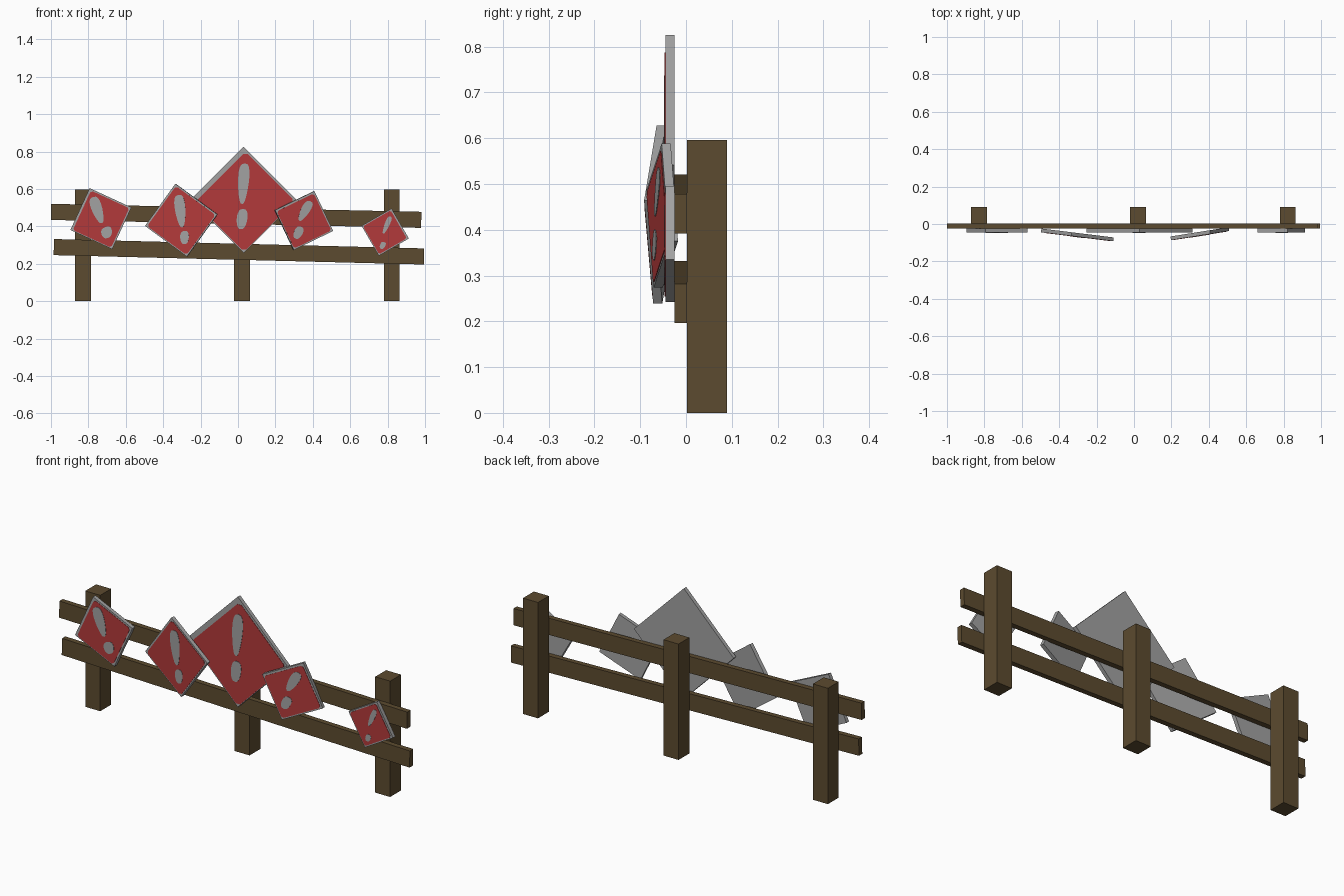
import bpy, math
from mathutils import Matrix, Vector

if "Cube" in bpy.data.objects:
    bpy.data.objects.remove(bpy.data.objects["Cube"])


def material(name, rgb):
    m = bpy.data.materials.new(name)
    m.diffuse_color = (*rgb, 1)
    m.use_nodes = True
    m.node_tree.nodes["Principled BSDF"].inputs["Base Color"].default_value = m.diffuse_color
    return m


WOOD = material("brown_wood", (0.107, 0.070, 0.029))
METAL = material("grey_metal", (0.36, 0.36, 0.36))
RED = material("warning_red", (0.45, 0.042, 0.043))


def prism(name, outline, y0, y1, matrix, mat):
    """Extrude an x-z outline from y0 (front) to y1 (back)."""
    n = len(outline)
    verts = [(x, y0, z) for x, z in outline] + [(x, y1, z) for x, z in outline]
    faces = [list(range(n)), list(range(2 * n - 1, n - 1, -1))]
    faces += [(i, i + n, (i + 1) % n + n, (i + 1) % n) for i in range(n)]
    me = bpy.data.meshes.new(name)
    me.from_pydata([matrix @ Vector(v) for v in verts], [], faces)
    me.materials.append(mat)
    ob = bpy.data.objects.new(name, me)
    bpy.context.collection.objects.link(ob)
    return ob


def rect(w, h):
    return [(-w / 2, -h / 2), (w / 2, -h / 2), (w / 2, h / 2), (-w / 2, h / 2)]


def red_outline(tl, tr, br, bl, cut=0.06):
    """Diamond of half diagonal 1, inset per edge, with clipped corners."""
    s = math.sqrt(0.5)
    p0, p1, q0, q1 = -s + bl, s - tr, -s + br, s - tl
    pts = [(p0 + cut, q0), (p1 - cut, q0), (p1, q0 + cut), (p1, q1 - cut),
           (p1 - cut, q1), (p0 + cut, q1), (p0, q1 - cut), (p0, q0 + cut)]
    return [((p - q) * s, (p + q) * s) for p, q in pts]


def blob(x0, z0, x1, z1, w, taper, n=20):
    """Brush-stroke oval between two end points, wider at the first one."""
    out = []
    for i in range(n):
        a = -2 * math.pi * i / n
        c, s = math.cos(a), math.sin(a)
        k = (1 + c) / 2
        x = x1 + (x0 - x1) * k
        z = z1 + (z0 - z1) * k
        side = -math.copysign(abs(s) ** 0.7, s) * w * (1 + taper * c)
        out.append((x - side, z))
    return out[::-1]


# Fence posts
for name, x in (("left_post", -0.828), ("middle_post", 0.022), ("right_post", 0.822)):
    prism(name, rect(0.085, 0.596), 0.002, 0.09,
          Matrix.Translation((x, 0, 0.298)), WOOD)

# Slightly sloping rails
for name, x, z, slope in (("upper_rail", -0.01, 0.456, 1.23),
                          ("lower_rail", 0.005, 0.264, 1.45)):
    prism(name, rect(1.98, 0.086), -0.025, 0.002,
          Matrix.Translation((x, 0, z)) @ Matrix.Rotation(math.radians(slope), 4, 'Y'), WOOD)

# Signs: centre, half diagonal, tilt, yaw, red insets,
# stroke (x top, z top, x bottom, z bottom, half width), dot (x, z, half width, half height)
SIGNS = (
    ("far_left_sign", (-0.733, -0.035, 0.441), 0.174, 20.3, 0,
     (0.07, 0.05, 0.05, 0.03), (0.0, 0.71, -0.02, -0.14, 0.16), (0.02, -0.46, 0.17, 0.17)),
    ("left_sign", (-0.303, -0.058, 0.433), 0.197, 9, -7,
     (0.05, 0.04, 0.03, 0.03), (0.04, 0.69, 0.0, -0.20, 0.14), (0.02, -0.48, 0.12, 0.18)),
    ("centre_sign", (0.03, -0.035, 0.541), 0.284, 0, 0,
     (0.09, 0.04, 0.01, 0.02), (0.02, 0.69, -0.03, -0.08, 0.10), (-0.03, -0.36, 0.10, 0.19)),
    ("right_sign", (0.352, -0.052, 0.431), 0.167, -19.5, 9,
     (0.06, 0.05, 0.04, 0.03), (-0.02, 0.65, -0.14, -0.06, 0.14), (-0.05, -0.43, 0.14, 0.21)),
    ("far_right_sign", (0.787, -0.035, 0.369), 0.131, -15, 0,
     (0.05, 0.07, 0.05, 0.04), (0.04, 0.68, -0.06, -0.08, 0.10), (0.04, -0.55, 0.11, 0.15)),
)
for name, centre, h, tilt, yaw, insets, stroke, dot in SIGNS:
    m = (Matrix.Translation(centre) @ Matrix.Rotation(math.radians(yaw), 4, 'Z')
         @ Matrix.Rotation(math.radians(-tilt), 4, 'Y')
         @ Matrix.Diagonal((h, 1, h, 1)))
    dx, dz, dw, dh = dot
    # metal board, red face and painted warning mark
    prism(name + "_board", [(0, -1), (1, 0), (0, 1), (-1, 0)], -0.01, 0.01, m, METAL)
    prism(name + "_red_face", red_outline(*insets), -0.0115, -0.0095, m, RED)
    prism(name + "_mark_stroke", blob(*stroke, 0.3), -0.013, -0.0105, m, METAL)
    prism(name + "_mark_dot", blob(dx + 0.02, dz + dh, dx - 0.02, dz - dh, dw, 0.1),
          -0.013, -0.0105, m, METAL)

# Consistent outward normals
import bmesh
for ob in bpy.data.objects:
    bm = bmesh.new()
    bm.from_mesh(ob.data)
    bmesh.ops.recalc_face_normals(bm, faces=bm.faces)
    bm.to_mesh(ob.data)
    bm.free()
